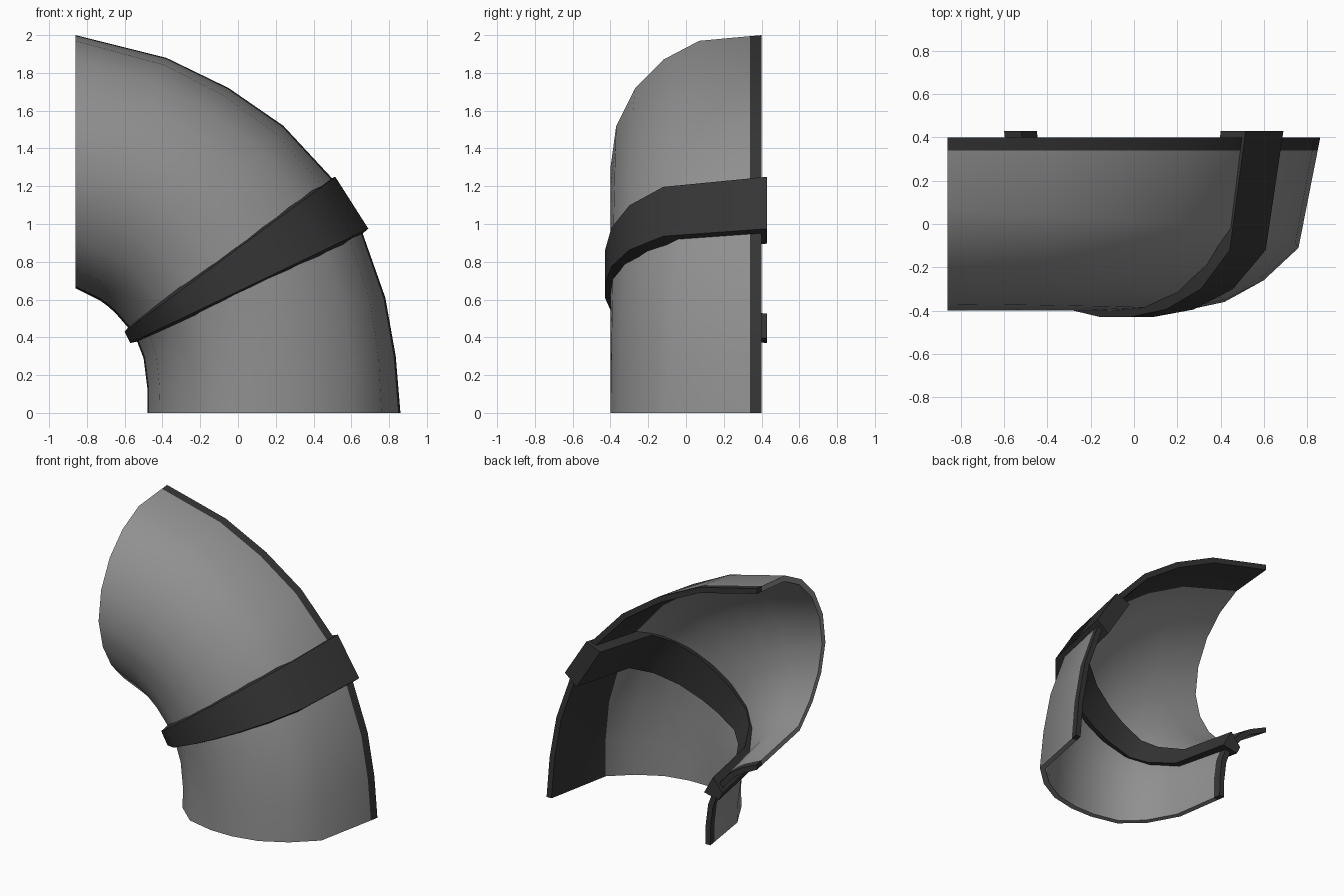
import bpy, bmesh
from mathutils import Vector

if "Cube" in bpy.data.objects:
    bpy.data.objects.remove(bpy.data.objects["Cube"])


def material(name, v):
    m = bpy.data.materials.new(name)
    m.diffuse_color = (v, v, v, 1)
    m.use_nodes = True
    m.node_tree.nodes["Principled BSDF"].inputs["Base Color"].default_value = m.diffuse_color
    return m


GREY, DARK = material("grey", 0.28), material("dark", 0.035)


def lerp(a, b, f):
    return (a[0] + (b[0] - a[0]) * f, a[1] + (b[1] - a[1]) * f)


def inset(pts, d):
    """Offset an open section inwards, keeping its two ends level in y."""
    out = []
    for i, p in enumerate(pts):
        a, b = Vector(pts[max(i - 1, 0)]), Vector(pts[min(i + 1, len(pts) - 1)])
        t = (b - a).normalized()
        out.append(Vector(p) + Vector((t.y, -t.x)) * d)
    out[0] = Vector((pts[0][0] - d, pts[0][1]))
    out[-1] = Vector((pts[-1][0] + d, pts[-1][1]))
    return out


def loft(name, stations, thick, all_dark=False):
    """stations: (outer xz, inner xz, section of (t, y), flare of inside) -> thick open shell."""
    bm = bmesh.new()
    rings = []
    for o, i, section, flare in stations:
        o, i = Vector(o), Vector(i)
        mid, half, axis = (o + i) / 2, (o - i).length / 2, (o - i).normalized()
        outer = [Vector((t * half, y)) for t, y in section]
        ring = []
        for pts, s in ((outer, 0), (inset(outer, thick)[::-1], flare)):
            for p in pts:
                q = mid + axis * p.x + Vector((-axis.y, axis.x)) * s
                ring.append(bm.verts.new((q.x, p.y, q.y)))
        rings.append(ring)
    n = len(rings[0])
    h = n // 2
    # dark rim: outer strips, edges, and the inside panel along the outer bend
    dark = {0, h - 2, h - 1, h, n - 3, n - 2, n - 1}
    for a, b in zip(rings, rings[1:]):
        for k in range(n):
            f = bm.faces.new((a[k], a[(k + 1) % n], b[(k + 1) % n], b[k]))
            f.material_index = 1 if all_dark or k in dark else 0
    for r in (rings[0], rings[-1]):
        for k in range(h - 1):
            f = bm.faces.new((r[k], r[k + 1], r[n - 2 - k], r[n - 1 - k]))
            f.material_index = 1 if all_dark or k in (0, h - 2) else 0
    bmesh.ops.recalc_face_normals(bm, faces=bm.faces)
    me = bpy.data.meshes.new(name)
    bm.to_mesh(me)
    bm.free()
    me.materials.append(GREY)
    me.materials.append(DARK)
    ob = bpy.data.objects.new(name, me)
    bpy.context.collection.objects.link(ob)
    bpy.ops.object.select_all(action='DESELECT')
    ob.select_set(True)
    bpy.context.view_layer.objects.active = ob
    bpy.ops.object.shade_smooth_by_angle(angle=0.8)
    return ob


# Half-pipe section at the lower and the upper end
LOW = [(1, .4), (.85, -.11), (.61, -.26), (.34, -.36), (.06, -.4),
       (-.2, -.4), (-.5, -.355), (-.73, -.22), (-.91, 0), (-1, .4)]
HIGH = [(1, .4), (.955, .07), (.806, -.12), (.58, -.27), (.28, -.37),
        (-.05, -.4), (-.36, -.35), (-.62, -.25), (-.85, -.1), (-1, .4)]
# Bend outlines seen from the front
OUTER = [(.86, 0), (.835, .3), (.78, .61), (.66, .95), (.5, 1.24),
         (.24, 1.52), (-.05, 1.72), (-.38, 1.88), (-.86, 2)]
INNER = [(-.48, 0), (-.48, .13), (-.5, .29), (-.535, .38), (-.585, .455),
         (-.65, .53), (-.69, .565), (-.73, .595), (-.86, .66)]


def section(f):
    """Blend the end sections and mark the narrow rim strip."""
    s = [lerp(a, b, f) for a, b in zip(LOW, HIGH)]
    first = lerp(s[0], s[1], .06 / (.4 - s[1][1]))
    last = lerp(s[-1], s[-2], .06 / (.4 - s[-2][1]))
    return [s[0], first] + s[1:-1] + [last, s[-1]]


# Elbow shell
loft("pipe_elbow", [(o, i, section(k / 8), 0) for k, (o, i) in enumerate(zip(OUTER, INNER))], .04)

# Clamp band straddling the shell, flared slightly towards its inside
BAND = [(1, .43), (.87, -.12), (.63, -.3), (.34, -.395), (.04, -.43),
        (-.2, -.43), (-.5, -.39), (-.71, -.27), (-.9, -.05), (-1, .43)]
loft("clamp_band", [((.69, .975), (-.57, .37), BAND, -.03),
                    ((.515, 1.25), (-.6, .43), BAND, .03)], .12, True)
